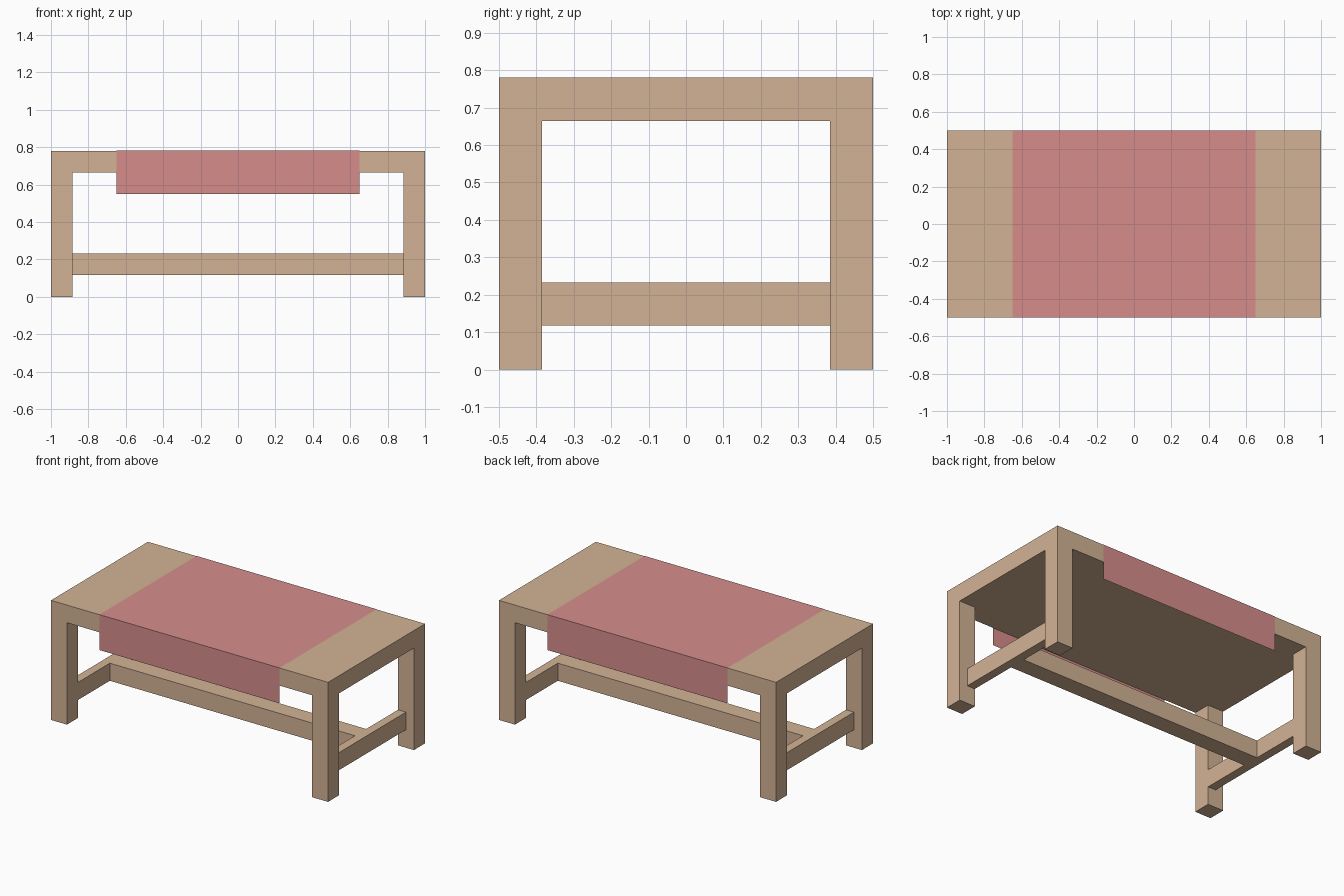
import bpy

if "Cube" in bpy.data.objects:
    bpy.data.objects.remove(bpy.data.objects["Cube"])

L, W, H = 2.0, 1.0, 0.78      # overall length, width, height
T = 0.115                     # timber thickness
Z_RAIL = 0.117                # underside of the stretchers
CLOTH_HALF, CLOTH_Z = 0.65, 0.55


def material(name, rgb):
    m = bpy.data.materials.new(name)
    m.diffuse_color = (*rgb, 1)
    m.use_nodes = True
    m.node_tree.nodes["Principled BSDF"].inputs["Base Color"].default_value = m.diffuse_color
    return m


wood = material("wood", (0.65, 0.45, 0.30))
red = material("red_cloth", (0.67, 0.27, 0.26))


def add_mesh(name, verts, faces, mat):
    me = bpy.data.meshes.new(name)
    me.from_pydata(verts, [], faces)
    me.materials.append(mat)
    ob = bpy.data.objects.new(name, me)
    bpy.context.collection.objects.link(ob)
    return ob


def box(name, x, y, z, mat=wood):
    """Axis-aligned box from (low, high) ranges."""
    verts = [(a, b, c) for a in sorted(x) for b in sorted(y) for c in sorted(z)]
    faces = [(0, 1, 3, 2), (4, 6, 7, 5), (0, 4, 5, 1),
             (2, 3, 7, 6), (0, 2, 6, 4), (1, 5, 7, 3)]
    return add_mesh(name, verts, faces, mat)


# Table top slab
box("table_top", (-L / 2, L / 2), (-W / 2, W / 2), (H - T, H))

# Legs flush with the corners, end stretchers on the inner half of the legs
rail_z = (Z_RAIL, Z_RAIL + T)
for sx, side in ((-1, "left"), (1, "right")):
    for sy, end in ((-1, "front"), (1, "back")):
        box(f"{end}_{side}_leg", (sx * L / 2, sx * (L / 2 - T)),
            (sy * W / 2, sy * (W / 2 - T)), (0, H - T))
    box(f"{side}_end_stretcher", (sx * (L / 2 - T), sx * (L / 2 - T / 2)),
        (-W / 2 + T, W / 2 - T), rail_z)

# Long central stretcher
box("long_stretcher", (-L / 2 + T, L / 2 - T), (-T / 2, T / 2), rail_z)

# Cloth runner: thin sheet over the top, hanging at front and back
gap = 0.001
profile = [(-W / 2 - gap, CLOTH_Z), (-W / 2 - gap, H + gap),
           (W / 2 + gap, H + gap), (W / 2 + gap, CLOTH_Z)]
verts = [(x, y, z) for x in (CLOTH_HALF, -CLOTH_HALF) for y, z in profile]
faces = [(i, i + 1, i + 5, i + 4) for i in range(3)]
add_mesh("table_runner", verts, faces, red)
